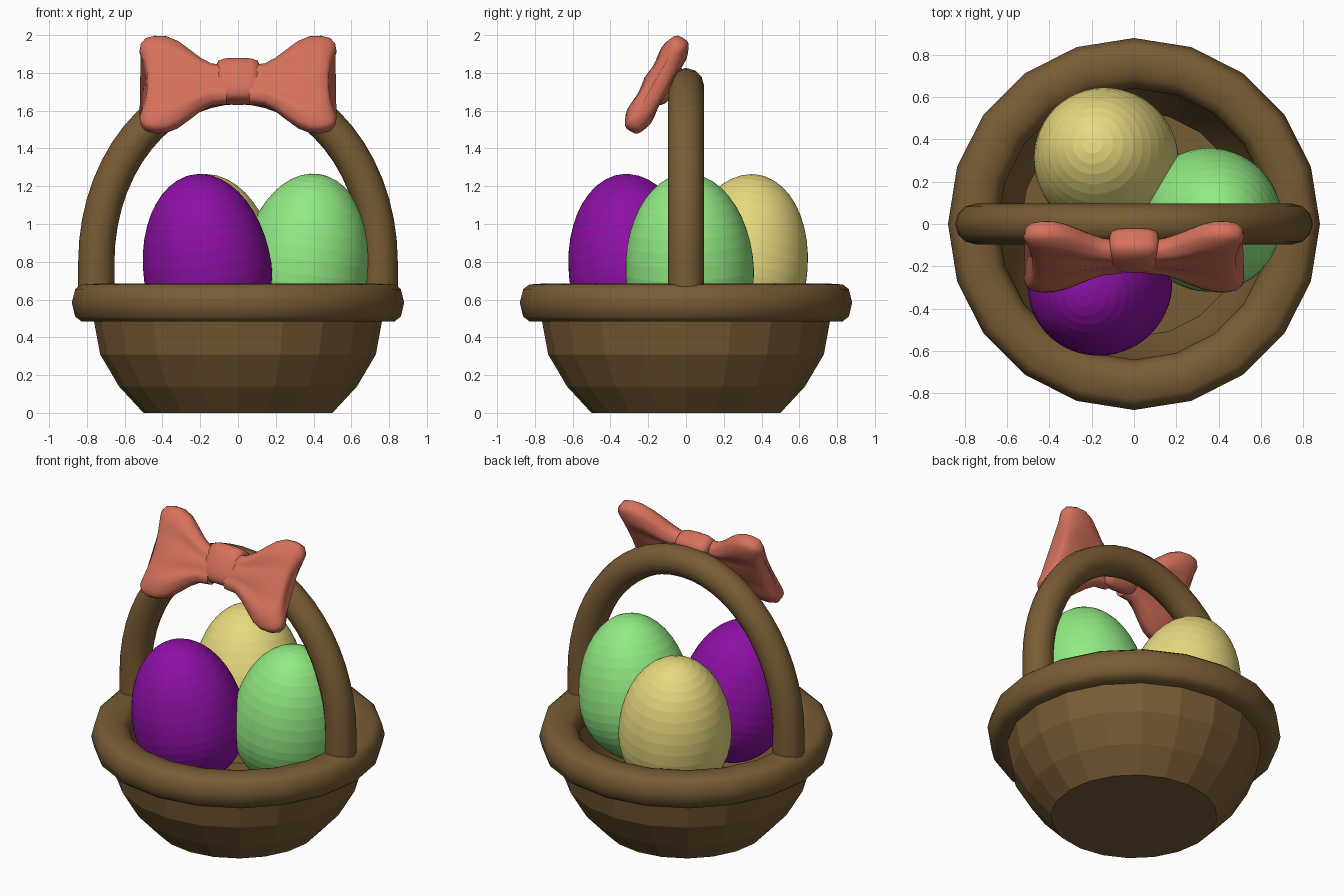
import bpy, bmesh
from math import sin, cos, pi, radians, copysign
from mathutils import Matrix, Vector

if "Cube" in bpy.data.objects:
    bpy.data.objects.remove(bpy.data.objects["Cube"])


def material(name, rgb):
    m = bpy.data.materials.new(name)
    m.diffuse_color = (*rgb, 1)
    m.use_nodes = True
    m.node_tree.nodes["Principled BSDF"].inputs["Base Color"].default_value = m.diffuse_color
    return m


BROWN = material("wicker_brown", (0.190, 0.107, 0.035))
CORAL = material("ribbon_coral", (0.67, 0.165, 0.105))


def loft(name, rings, mat, smooth=None, caps=(True, True), loop=False):
    """Skin a list of equal-length closed rings."""
    bm = bmesh.new()
    vs = [[bm.verts.new(p) for p in r] for r in rings]
    n = len(vs[0])
    pairs = list(zip(vs, vs[1:])) + ([(vs[-1], vs[0])] if loop else [])
    for a, b in pairs:
        for i in range(n):
            j = (i + 1) % n
            bm.faces.new((a[i], a[j], b[j], b[i]))
    for ring, cap in zip((vs[0], vs[-1]), caps):
        if cap and not loop:
            bm.faces.new(ring)
    bmesh.ops.recalc_face_normals(bm, faces=bm.faces)
    me = bpy.data.meshes.new(name)
    bm.to_mesh(me)
    bm.free()
    ob = bpy.data.objects.new(name, me)
    bpy.context.collection.objects.link(ob)
    me.materials.append(mat)
    if smooth:
        bpy.ops.object.select_all(action='DESELECT')
        ob.select_set(True)
        bpy.context.view_layer.objects.active = ob
        bpy.ops.object.shade_smooth_by_angle(angle=radians(smooth))
    return ob


def lathe(profile, n):
    return [[(r * cos(2 * pi * i / n), r * sin(2 * pi * i / n), z) for i in range(n)]
            for r, z in profile]


# faceted basket bowl, with a smoother inner wall and floor
bowl = [(0.50, 0), (0.63, 0.14), (0.73, 0.31), (0.765, 0.50), (0.765, 0.58)]
loft("basket_bowl", lathe(bowl, 20), BROWN, caps=(True, False))
lining = [(0.765, 0.58), (0.66, 0.575), (0.645, 0.48), (0.605, 0.31), (0.535, 0.15)]
inner = loft("basket_lining", lathe(lining, 20), BROWN, smooth=40, caps=(False, True))
if inner.data.polygons[-1].normal.z < 0:
    inner.data.flip_normals()

# thick rounded rim
rim = [(0.74, 0.485), (0.83, 0.485), (0.862, 0.51), (0.88, 0.583), (0.862, 0.655),
       (0.83, 0.68), (0.75, 0.685), (0.69, 0.672), (0.655, 0.635), (0.642, 0.583), (0.66, 0.51)]
loft("basket_rim", lathe(rim, 20), BROWN, smooth=60, loop=True)

# arched handle: round section swept along a half ellipse with straight feet
A, B, Z0, R = 0.75, 0.93, 0.80, 0.096
path = [(Vector((A, 0, 0.6)), Vector((1, 0, 0)))]
for k in range(29):
    t = pi * k / 28
    path.append((Vector((A * cos(t), 0, Z0 + B * sin(t))),
                 Vector((B * cos(t), 0, A * sin(t))).normalized()))
path.append((Vector((-A, 0, 0.6)), Vector((-1, 0, 0))))
loft("handle", [[p + R * (cos(2 * pi * i / 12) * nrm + sin(2 * pi * i / 12) * Vector((0, 1, 0)))
                 for i in range(12)] for p, nrm in path], BROWN, smooth=35)


# eggs: blunt bottom, longer pointed top, leaning outward
def egg(name, x, y, lean, rgb):
    rings = 22
    prof = []
    for k in range(rings + 1):
        t = -pi / 2 + pi * k / rings
        prof.append((max(0.34 * cos(t), 0.002), sin(t) * (0.525 if t > 0 else 0.38)))
    ob = loft(name, lathe(prof, 96), material(name + "_paint", rgb), smooth=5)
    axis = Vector((lean[0], lean[1], 1))
    ob.matrix_world = (Matrix.Translation((x, y, 0.745))
                       @ Vector((0, 0, 1)).rotation_difference(axis).to_matrix().to_4x4())


egg("purple_egg", -0.16, -0.28, (-0.14, -0.12), (0.265, 0.005, 0.37))
egg("green_egg", 0.355, 0.02, (0.14, -0.04), (0.285, 0.82, 0.225))
egg("yellow_egg", -0.13, 0.30, (-0.13, 0.16), (0.80, 0.70, 0.21))


# bow: lobes and knot built upright, then leaned back over the handle
def squircle(x, h, t, dent=0.0, pinch=0.0, fold=0.0, n=40):
    ring = []
    for i in range(n):
        a = 2 * pi * i / n
        c, s = cos(a), sin(a)
        v = copysign(abs(c) ** 0.75, c)
        w = copysign(abs(s) ** 0.6, s) * (1 - pinch * (1 - v * v))
        w *= 1 + fold * cos(3 * pi * v)
        ring.append((x - dent * (1 - v * v), t * w, h * v))
    return ring


def lean_back(ob, y, z):
    ob.matrix_world = Matrix.Translation((0, y, z)) @ Matrix.Rotation(radians(-29), 4, 'X')


lobe = [(0.06, 0.11, 0.055, 0, 0, 0), (0.14, 0.118, 0.056, 0, 0, 0.1),
        (0.20, 0.155, 0.063, 0, 0.05, 0.14), (0.26, 0.207, 0.072, 0, 0.1, 0.14),
        (0.32, 0.255, 0.080, 0, 0.15, 0.1), (0.38, 0.281, 0.086, 0.005, 0.2, 0.08),
        (0.44, 0.284, 0.085, 0.015, 0.25, 0.05), (0.49, 0.270, 0.075, 0.025, 0.25, 0),
        (0.515, 0.240, 0.055, 0.035, 0.25, 0), (0.522, 0.20, 0.025, 0.04, 0.25, 0)]
for side, sx in (("right", 1), ("left", -1)):
    rings = [[(sx * x, y, z) for x, y, z in squircle(*st)] for st in lobe]
    lean_back(loft("bow_lobe_" + side, rings, CORAL, smooth=60), -0.155, 1.738)

knot = [(-0.115, 0.085, 0.05), (-0.105, 0.11, 0.07), (-0.07, 0.122, 0.08), (0, 0.124, 0.084),
        (0.07, 0.122, 0.08), (0.105, 0.11, 0.07), (0.115, 0.085, 0.05)]
lean_back(loft("bow_knot", [squircle(*st) for st in knot], CORAL, smooth=60), -0.125, 1.755)
